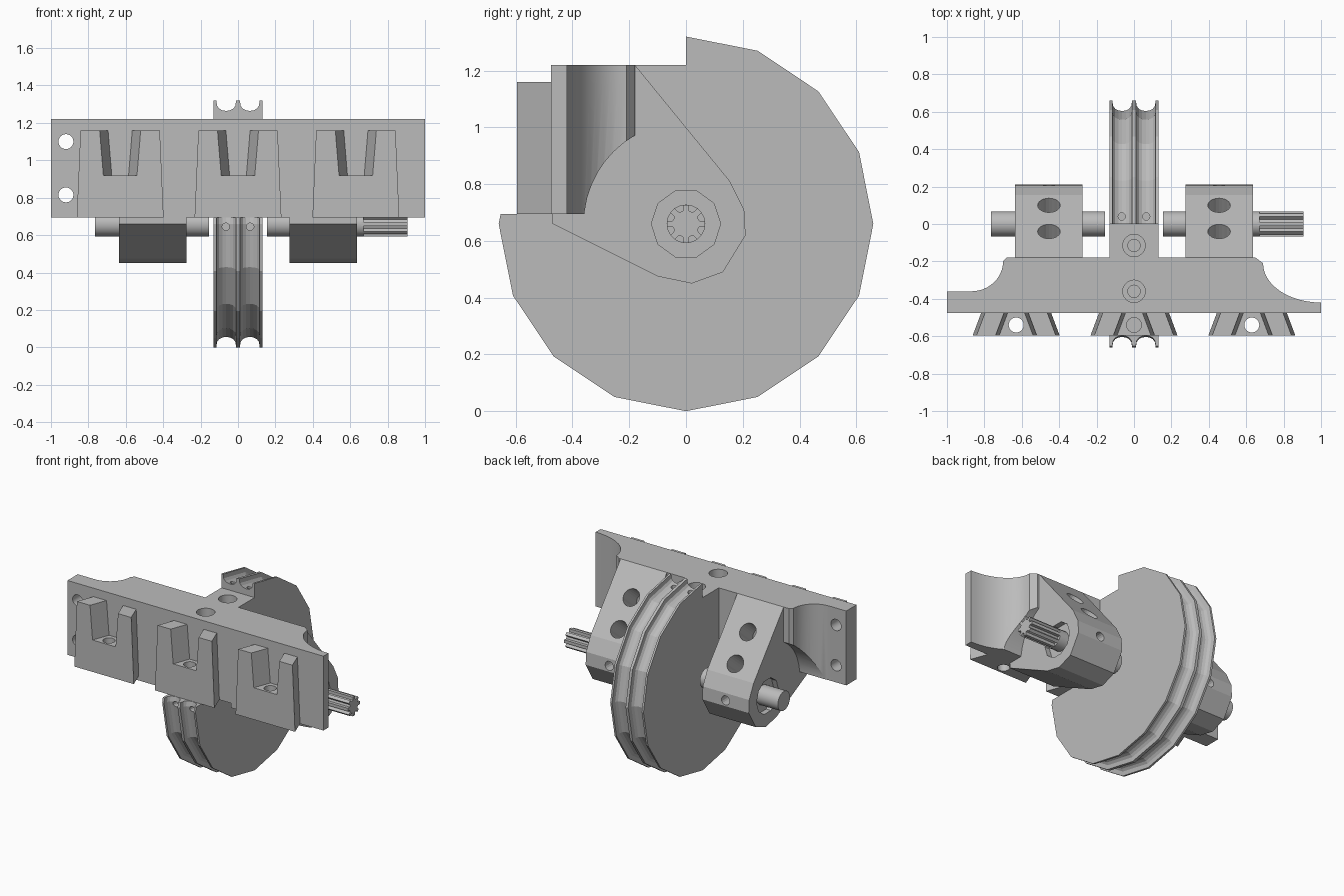
import bpy, bmesh, math
from mathutils import Matrix, Vector

if "Cube" in bpy.data.objects:
    bpy.data.objects.remove(bpy.data.objects["Cube"])

grey = bpy.data.materials.new("plain_grey")
grey.use_nodes = True
COLOUR = (0.5, 0.5, 0.5, 1)
grey.diffuse_color = COLOUR
grey.node_tree.nodes["Principled BSDF"].inputs["Base Color"].default_value = COLOUR

AXLE = 0.66      # height of the axle
FRONT = -0.475   # front face of the plate
LOW, HIGH = 0.695, 1.22


def loft(name, loops):
    """Solid skinned through matching loops of points, capped at both ends."""
    bm = bmesh.new()
    rings = [[bm.verts.new(p) for p in loop] for loop in loops]
    n = len(rings[0])
    for a, b in zip(rings, rings[1:]):
        for i in range(n):
            j = (i + 1) % n
            bm.faces.new((a[i], a[j], b[j], b[i]))
    bm.faces.new(rings[0])
    bm.faces.new(rings[-1])
    bmesh.ops.recalc_face_normals(bm, faces=bm.faces)
    mesh = bpy.data.meshes.new(name)
    bm.to_mesh(mesh)
    bm.free()
    mesh.materials.append(grey)
    obj = bpy.data.objects.new(name, mesh)
    bpy.context.collection.objects.link(obj)
    return obj


def prism_x(name, yz, x0, x1):
    return loft(name, [[(x, y, z) for y, z in yz] for x in (x0, x1)])


def prism_z(name, xy, z0, z1):
    return loft(name, [[(x, y, z) for x, y in xy] for z in (z0, z1)])


def circle(r, n, y=0.0, z=AXLE):
    return [(y + r * math.cos(math.tau * i / n), z + r * math.sin(math.tau * i / n)) for i in range(n)]


def rod(start, end, r, n=24):
    """Round cutter between two points."""
    a, b = Vector(start), Vector(end)
    turn = (b - a).to_track_quat('Z', 'Y')
    ring = [turn @ Vector((u, v, 0)) for u, v in circle(r, n, 0, 0)]
    return loft("cutter", [[a + p for p in ring], [b + p for p in ring]])


def cut(obj, *cutters):
    for c in cutters:
        c.hide_render = True
        mod = obj.modifiers.new("cut", 'BOOLEAN')
        mod.operation, mod.solver, mod.object = 'DIFFERENCE', 'EXACT', c
        bpy.context.view_layer.objects.active = obj
        bpy.ops.object.modifier_apply(modifier=mod.name)
        bpy.data.objects.remove(c)


def smooth(obj, degrees=20):
    bpy.ops.object.select_all(action='DESELECT')
    obj.select_set(True)
    bpy.context.view_layer.objects.active = obj
    bpy.ops.object.shade_smooth_by_angle(angle=math.radians(degrees))


def counterbore(y):
    return [rod((0, y, HIGH - 0.1), (0, y, HIGH + 0.1), 0.06),
            rod((0, y, LOW - 0.1), (0, y, HIGH), 0.033)]


def cove(x0, y0, x1, y1, steps=12):
    """Concave quarter curve from the thick body out to the thin end."""
    pts = []
    for i in range(steps + 1):
        t = math.pi / 2 * i / steps
        pts.append((x0 + (x1 - x0) * (1 - math.cos(t)), y0 + (y1 - y0) * math.sin(t)))
    return pts


# Mounting plate with swept ends
outline = [(-1, FRONT), (1, FRONT)]
outline += reversed(cove(0.69, -0.21, 1.0, -0.42))
outline += [(0.65, -0.18), (-0.68, -0.18)]
outline += cove(-0.70, -0.20, -0.87, -0.36) + [(-1, -0.36)]
plate = prism_z("mounting_plate", outline, LOW, HIGH)
cut(plate, *counterbore(-0.36))
for z in (0.815, 1.10):
    cut(plate, rod((-0.92, -0.6, z), (-0.92, -0.2, z), 0.04))
for side in (-1, 1):
    cut(plate, prism_x("cutter", circle(0.36, 48), 0.637 * side, 1.1 * side))
smooth(plate)

# Central block between plate and pulley
block = prism_z("centre_block", [(-0.13, -0.19), (0.13, -0.19), (0.13, 0), (-0.13, 0)], LOW, HIGH)
cut(block, *counterbore(-0.115))
smooth(block)

# Flared hooks on the plate front, each with a slot and a drilled floor
def flared(name, cx, y0, y1, levels):
    loops = []
    for z, half in levels:
        w0, w1 = (half - 0.375 * (y + 0.595) for y in (y0, y1))
        loops.append([(cx - w0, y0, z), (cx + w0, y0, z), (cx + w1, y1, z), (cx - w1, y1, z)])
    return loft(name, loops)


for side, cx in (("right", -0.63), ("centre", 0), ("left", 0.63)):
    hook = flared(side + "_hook", cx, -0.595, -0.465, [(LOW, 0.232), (1.16, 0.212)])
    cut(hook, flared("cutter", cx, -0.65, -0.45, [(0.92, 0.09), (1.2, 0.113)]),
        rod((cx, -0.54, 0.5), (cx, -0.54, 1.1), 0.04))
    smooth(hook)

# Double-groove pulley, turned about the axle with a quarter removed
section = [(-0.13, 0.0), (-0.13, 0.66)]
for centre in (-0.063, 0.063):
    for i in range(9):
        t = math.pi * i / 8
        section.append((centre - 0.053 * math.cos(t), 0.66 - 0.056 * math.sin(t) ** 0.7 if 0 < i < 8 else 0.66))
section += [(0.13, 0.66), (0.13, 0.0)]
bm = bmesh.new()
verts = [bm.verts.new((x, 0, AXLE + r)) for x, r in section]
edges = [bm.edges.new(pair) for pair in zip(verts, verts[1:])]
bmesh.ops.spin(bm, geom=verts + edges, cent=(0, 0, AXLE), axis=(1, 0, 0), angle=math.tau, steps=16)
bmesh.ops.remove_doubles(bm, verts=bm.verts, dist=0.0005)
bmesh.ops.recalc_face_normals(bm, faces=bm.faces)
mesh = bpy.data.meshes.new("pulley")
bm.to_mesh(mesh)
bm.free()
mesh.materials.append(grey)
pulley = bpy.data.objects.new("pulley", mesh)
bpy.context.collection.objects.link(pulley)
cut(pulley, prism_x("cutter", [(0, LOW), (0, 1.5), (-0.9, 1.5), (-0.9, LOW)], -0.3, 0.3))
for x in (-0.065, 0.065):
    cut(pulley, rod((x, -0.8, 0.645), (x, -0.45, 0.645), 0.02, 12),
        rod((x, 0.04, 1.1), (x, 0.04, 1.5), 0.02, 12))

# Bearing arms, with access holes square to the slope and a set screw hole
arm_side = [(-0.47, 0.66), (-0.47, 1.2), (-0.2, 1.2), (-0.18, HIGH), (0.155, 0.81), (0.205, 0.71),
            (0.21, 0.62), (0.13, 0.49), (0.02, 0.45), (-0.10, 0.475)]
slope = Vector((0, 0.77, 0.63))
for side, s in (("left", 1), ("right", -1)):
    arm = prism_x(side + "_arm", arm_side, s * 0.275, s * 0.637)
    for y in (-0.04, 0.10):
        p = Vector((s * 0.455, y, HIGH - (y + 0.18) * 1.224))
        cut(arm, rod(p - slope * 0.2, p + slope * 0.2, 0.06))
    cut(arm, rod((s * 0.455, 0.12, AXLE), (s * 0.455, 0.4, AXLE), 0.032, 16))
    for x0, x1 in ((0.2, 0.31), (0.6, 0.7)):
        cut(arm, prism_x("cutter", circle(0.122, 10), s * x0, s * x1))
    shaft = prism_x(side + "_shaft", circle(0.068, 20), s * 0.155, s * (0.67 if s > 0 else 0.765))
    smooth(shaft, 30)

# Splined shaft end
teeth = []
for i in range(8):
    for step, r in ((-0.3, 0.047), (-0.2, 0.068), (0.2, 0.068), (0.3, 0.047)):
        a = math.tau * (i + step) / 8
        teeth.append((r * math.cos(a), AXLE + r * math.sin(a)))
prism_x("splined_shaft_end", teeth, 0.66, 0.905)
